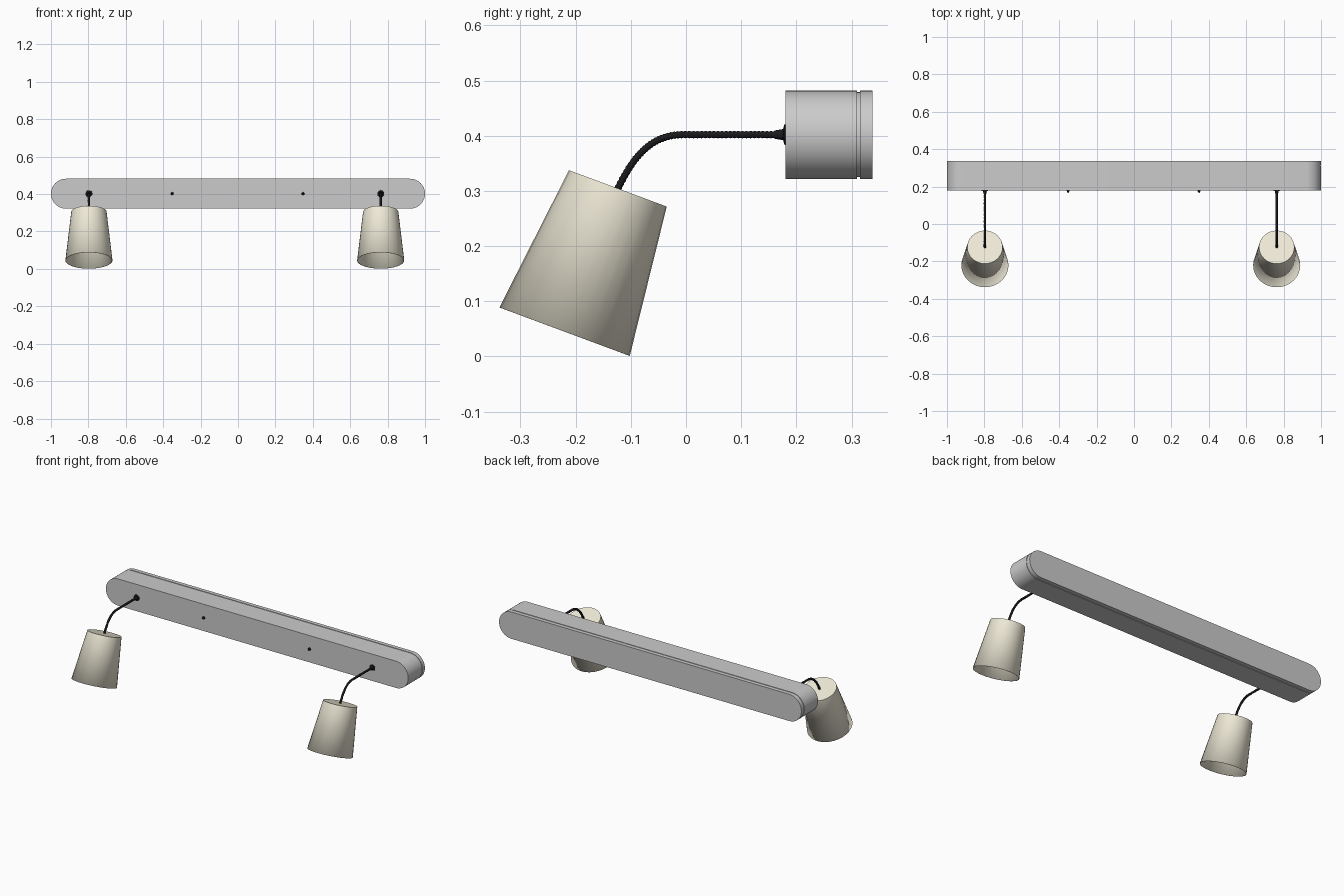
import bpy, bmesh, math
from mathutils import Vector

if "Cube" in bpy.data.objects:
    bpy.data.objects.remove(bpy.data.objects["Cube"])

BAR_Z, BAR_R, FRONT = 0.402, 0.08, 0.18


def material(name, rgb):
    m = bpy.data.materials.new(name)
    m.diffuse_color = (*rgb, 1)
    m.use_nodes = True
    m.node_tree.nodes["Principled BSDF"].inputs["Base Color"].default_value = m.diffuse_color
    return m


cream = material("cream", (0.86, 0.82, 0.68))
black = material("black", (0.01, 0.01, 0.012))


def loft(name, rings, mat=None, cap_start=True, cap_end=True, angle=35):
    """Skin a list of equally long point rings."""
    bm = bmesh.new()
    loops = [[bm.verts.new(p) for p in ring] for ring in rings]
    n = len(loops[0])
    for a, b in zip(loops, loops[1:]):
        for i in range(n):
            j = (i + 1) % n
            bm.faces.new((a[i], a[j], b[j], b[i]))
    if cap_start:
        bm.faces.new(loops[0][::-1])
    if cap_end:
        bm.faces.new(loops[-1])
    bmesh.ops.recalc_face_normals(bm, faces=bm.faces)
    me = bpy.data.meshes.new(name)
    bm.to_mesh(me)
    bm.free()
    ob = bpy.data.objects.new(name, me)
    bpy.context.collection.objects.link(ob)
    if mat:
        me.materials.append(mat)
    bpy.ops.object.select_all(action='DESELECT')
    bpy.context.view_layer.objects.active = ob
    ob.select_set(True)
    bpy.ops.object.shade_smooth_by_angle(angle=math.radians(angle))
    return ob


def ring(center, axis, r, n):
    """Circle around an axis lying in the YZ plane."""
    u = Vector((1, 0, 0))
    v = axis.normalized().cross(u)
    return [center + r * (math.cos(t) * u + math.sin(t) * v)
            for t in (2 * math.pi * i / n for i in range(n))]


def stadium(y, r, arc=20):
    pts = []
    for side in (1, -1):
        for i in range(arc + 1):
            t = -math.pi / 2 + math.pi * i / arc
            pts.append((side * (1 - BAR_R + r * math.cos(t)), y,
                        BAR_Z + side * r * math.sin(t)))
    return pts


def turned(name, x, profile, n=20):
    """Small round part on the bar front; profile is (y, radius)."""
    return loft(name, [ring(Vector((x, y, BAR_Z)), Vector((0, 1, 0)), r, n)
                       for y, r in profile], black)


# Wall bar with shadow groove and back plate
loft("wall_bar", [stadium(y, r) for y, r in
                  ((FRONT, 0.08), (0.31, 0.08), (0.31, 0.077),
                   (0.315, 0.077), (0.315, 0.08), (0.338, 0.08))])


# Ribbed flexible neck: straight run, then a curve down into the shade
def neck_path(steps_line=50, steps_bend=50):
    p = [Vector((0, -0.005, BAR_Z)), Vector((0, -0.06, BAR_Z)),
         Vector((0, -0.093, 0.368)), Vector((0, -0.1245, 0.302))]
    pts = [Vector((0, FRONT, BAR_Z)).lerp(p[0], i / steps_line)
           for i in range(steps_line)]
    for i in range(steps_bend + 1):
        t = i / steps_bend
        s = 1 - t
        pts.append(s**3 * p[0] + 3*s*s*t * p[1] + 3*s*t*t * p[2] + t**3 * p[3])
    return pts


def lamp(side, x):
    off = Vector((x, 0, 0))
    path = neck_path()
    rings = []
    for i, p in enumerate(path):
        d = path[min(i + 1, len(path) - 1)] - path[max(i - 1, 0)]
        rings.append(ring(p + off, d, 0.0068 if i % 2 else 0.0056, 12))
    loft(side + "_neck", rings, black, angle=60)

    # Rosette where the neck enters the bar
    turned(side + "_rosette", x, ((FRONT + 0.002, 0.019), (0.178, 0.018),
                                  (0.176, 0.010), (0.160, 0.0075)))

    # Tapered shade, closed on top and open below
    top, bottom = Vector((x, -0.1235, 0.3045)), Vector((x, -0.22, 0.045))
    axis = bottom - top
    shade = loft(side + "_shade", [ring(top, axis, 0.0945, 32),
                                   ring(bottom, axis, 0.126, 32)],
                 cream, cap_end=False)
    wall = shade.modifiers.new("wall", 'SOLIDIFY')
    wall.thickness, wall.offset = 0.002, -1


for side, x in (("left", -0.797), ("right", 0.763)):
    lamp(side, x)

# Two small pointed fixing screws
for side, x in (("left", -0.352), ("right", 0.348)):
    turned(side + "_screw", x, ((FRONT + 0.002, 0.008), (0.176, 0.008),
                                (0.172, 0.005), (0.165, 0.002)), 16)
